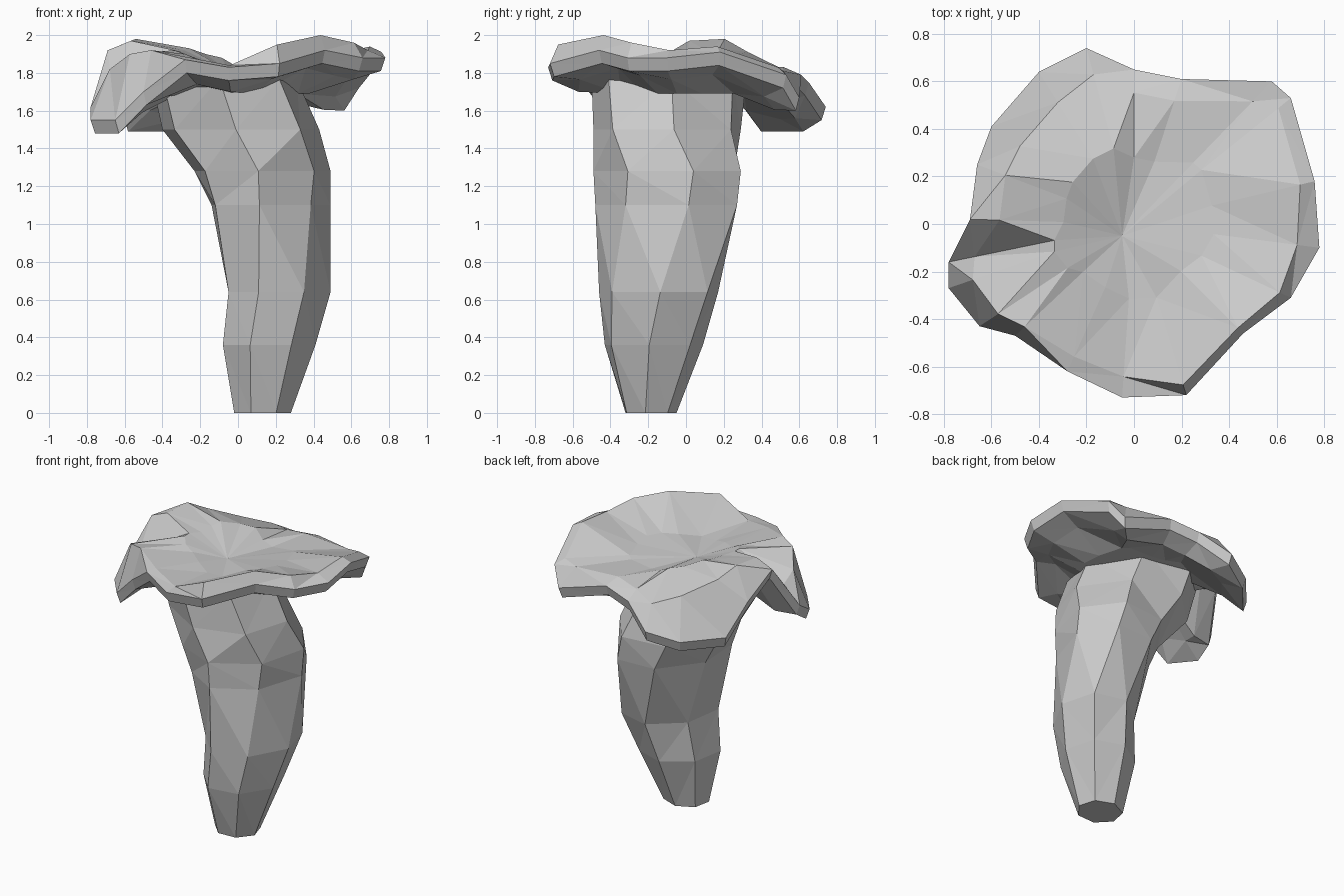
import bpy
import bmesh
import math

default_cube = bpy.data.objects.get("Cube")
if default_cube:
    bpy.data.objects.remove(default_cube, do_unlink=True)


def make_material(name, colour):
    material = bpy.data.materials.new(name)
    material.use_nodes = True
    material.diffuse_color = colour
    material.node_tree.nodes["Principled BSDF"].inputs["Base Color"].default_value = colour
    return material


def loft(name, rings, material, start=None, end=None):
    """Skin a list of equal rings; close each end with a fan to a point or a flat face."""
    bm = bmesh.new()
    loops = [[bm.verts.new(point) for point in ring] for ring in rings]
    count = len(loops[0])
    for lower, upper in zip(loops, loops[1:]):
        for i in range(count):
            j = (i + 1) % count
            bm.faces.new((lower[i], lower[j], upper[j], upper[i]))
    for loop, tip in ((loops[0], start), (loops[-1], end)):
        if tip is None:
            bm.faces.new(loop)
        else:
            centre = bm.verts.new(tip)
            for i in range(count):
                bm.faces.new((loop[i], loop[(i + 1) % count], centre))
    bmesh.ops.triangulate(bm, faces=bm.faces[:], quad_method='SHORT_EDGE')
    bmesh.ops.recalc_face_normals(bm, faces=bm.faces[:])
    mesh = bpy.data.meshes.new(name)
    bm.to_mesh(mesh)
    bm.free()
    mesh.materials.append(material)
    part = bpy.data.objects.new(name, mesh)
    bpy.context.collection.objects.link(part)
    return part


def stem_ring(z, left, right, front, back, skew, turn, sides=7):
    """Skewed, turned seven-sided section fitted exactly between the given side limits."""
    angles = [math.tau * i / sides + math.radians(turn) for i in range(sides)]
    xs = [math.cos(angle) for angle in angles]
    ys = [math.sin(angle) + skew * math.cos(angle) for angle in angles]

    def fit(values, low, high):
        scale = (high - low) / (max(values) - min(values))
        return [low + (value - min(values)) * scale for value in values]

    return [(x, y, z) for x, y in zip(fit(xs, left, right), fit(ys, front, back))]


grey = make_material("plain grey", (0.6, 0.6, 0.6, 1))

# Stem: narrow foot, swelling, twisting and leaning towards the cap
stem_sections = [
    (0, -.02, .28, -.32, -.05, 0, -10),
    (.36, -.08, .41, -.43, .09, .1, -10),
    (.64, -.05, .49, -.46, .17, .2, -10),
    (1.1, -.14, .49, -.48, .27, .2, 4),
    (1.28, -.23, .49, -.49, .29, .15, 10),
    (1.5, -.4, .43, -.49, .29, -.1, 10),
    (1.77, -.46, .31, -.5, .32, -.15, 10),
]
loft("stem", [stem_ring(*section) for section in stem_sections], grey)

# Cap: rim x, rim y, rim height, shoulder scale, shoulder height, inner height
cap_spokes = [
    (.78, -.1, 1.81, .88, 1.92, 1.86),
    (.76, .18, 1.84, .92, 1.94, 1.85),
    (.66, .53, 1.72, .92, 1.83, 1.84),
    (.58, .6, 1.6, .86, 1.81, 1.83),
    (.2, .61, 1.72, .85, 1.83, 1.81),
    (0, .65, 1.68, .85, 1.8, 1.83),
    (-.2, .74, 1.55, .85, 1.77, 1.88),
    (-.4, .64, 1.49, .8, 1.82, 1.9),
    (-.6, .41, 1.49, .8, 1.91, 1.93),
    (-.66, .25, 1.7, .82, 1.98, 1.92),
    (-.69, .02, 1.85, .82, 1.97, 1.91),
    (-.78, -.16, 1.55, .86, 1.75, 1.92),
    (-.78, -.27, 1.48, .87, 1.82, 1.92),
    (-.65, -.43, 1.48, .88, 1.9, 1.9),
    (-.5, -.47, 1.63, .92, 1.92, 1.87),
    (-.28, -.62, 1.8, .9, 1.88, 1.85),
    (-.05, -.73, 1.76, .88, 1.84, 1.82),
    (.22, -.72, 1.78, .94, 1.95, 1.82),
    (.46, -.46, 1.85, .95, 2, 1.85),
    (.66, -.31, 1.81, .93, 1.96, 1.86),
]


def cap_ring(radius, height):
    """Scale the rim outline and set its height, each by a rule on the spoke's values."""
    ring = []
    for x, y, rim, scale, shoulder, inner in cap_spokes:
        r = radius(scale)
        ring.append((x * r, y * r, height(rim, shoulder, inner)))
    return ring


cap_rings = [
    cap_ring(lambda scale: .48, lambda rim, shoulder, inner: 1.69),
    cap_ring(lambda scale: .78, lambda rim, shoulder, inner: (rim + shoulder) / 2 - .1),
    cap_ring(lambda scale: .97, lambda rim, shoulder, inner: rim),
    cap_ring(lambda scale: 1, lambda rim, shoulder, inner: rim + .07),
    cap_ring(lambda scale: scale, lambda rim, shoulder, inner: shoulder),
    cap_ring(lambda scale: .43, lambda rim, shoulder, inner: inner),
]
# The underside closes inside the stem; the top sinks to a central dimple
loft("cap", cap_rings, grey, start=(0, -.05, 1.69), end=(-.05, -.05, 1.81))
